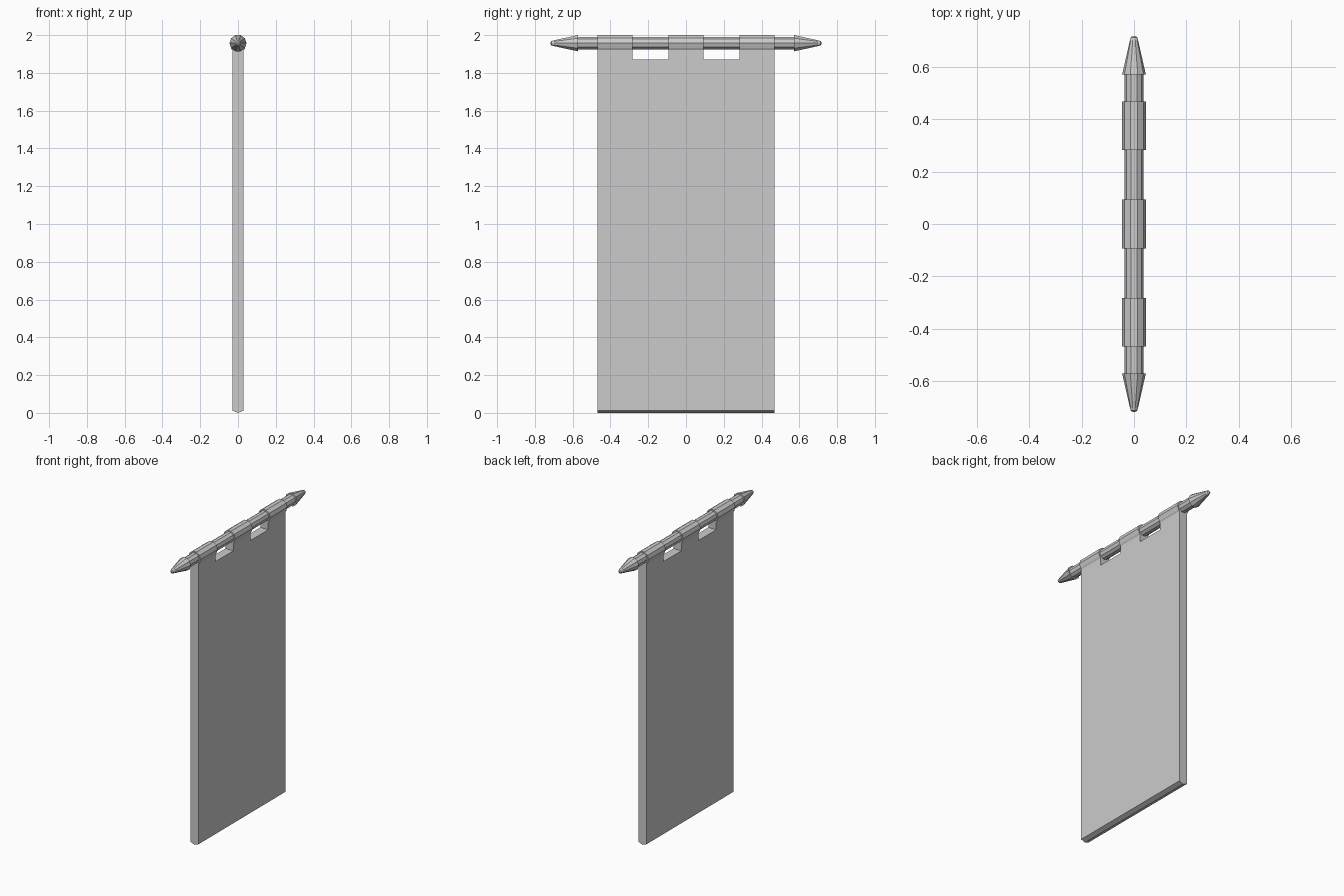
import bpy, bmesh, math

if "Cube" in bpy.data.objects:
    bpy.data.objects.remove(bpy.data.objects["Cube"])

SIDES = 10
AXIS_Z = 1.957


def make_object(name, bm):
    bmesh.ops.recalc_face_normals(bm, faces=bm.faces)
    mesh = bpy.data.meshes.new(name)
    bm.to_mesh(mesh)
    bm.free()
    obj = bpy.data.objects.new(name, mesh)
    bpy.context.collection.objects.link(obj)
    return obj


def lathe_y(name, profile):
    """Ten-sided closed solid around the pole axis from (y, radius) pairs."""
    bm = bmesh.new()
    rings = []
    for y, r in profile:
        rings.append([bm.verts.new((r * math.cos(math.tau * i / SIDES), y,
                                    AXIS_Z + r * math.sin(math.tau * i / SIDES)))
                      for i in range(SIDES)])
    for a, b in zip(rings, rings[1:]):
        for i in range(SIDES):
            j = (i + 1) % SIDES
            bm.faces.new((a[i], a[j], b[j], b[i]))
    bm.faces.new(rings[0])
    bm.faces.new(rings[-1])
    return make_object(name, bm)


# Cloth: side profile with rounded sleeve on top, extruded along the pole
half = 0.03
arc = [(0.045 * math.cos(math.radians(a)), AXIS_Z + 0.045 * math.sin(math.radians(a)))
       for a in range(-36, 217, 36)]
profile = [(-half, 0.012), (0, 0), (half, 0.012), (half, 1.92)] + arc + [(-half, 1.92)]
bm = bmesh.new()
face = bm.faces.new([bm.verts.new((x, -0.468, z)) for x, z in profile])
ext = bmesh.ops.extrude_face_region(bm, geom=[face])
bmesh.ops.translate(bm, vec=(0, 0.936, 0),
                    verts=[v for v in ext["geom"] if isinstance(v, bmesh.types.BMVert)])
cloth = make_object("banner_cloth", bm)

# Gaps between the hanging loops
for side in (-1, 1):
    bm = bmesh.new()
    bmesh.ops.create_cube(bm, size=1)
    bmesh.ops.scale(bm, vec=(0.3, 0.19, 0.3), verts=bm.verts)
    bmesh.ops.translate(bm, vec=(0, side * 0.188, 1.87 + 0.15), verts=bm.verts)
    cutter = make_object("gap_cutter", bm)
    mod = cloth.modifiers.new("gap", "BOOLEAN")
    mod.operation = "DIFFERENCE"
    mod.solver = "EXACT"
    mod.object = cutter
    bpy.context.view_layer.objects.active = cloth
    bpy.ops.object.modifier_apply(modifier=mod.name)
    bpy.data.objects.remove(cutter)

# Pole and pointed end caps
lathe_y("pole", [(-0.58, 0.036), (0.58, 0.036)])
for name, s in (("left_finial", -1), ("right_finial", 1)):
    lathe_y(name, [(s * 0.572, 0.045), (s * 0.70, 0.016),
                   (s * 0.713, 0.012), (s * 0.718, 0.005)])
